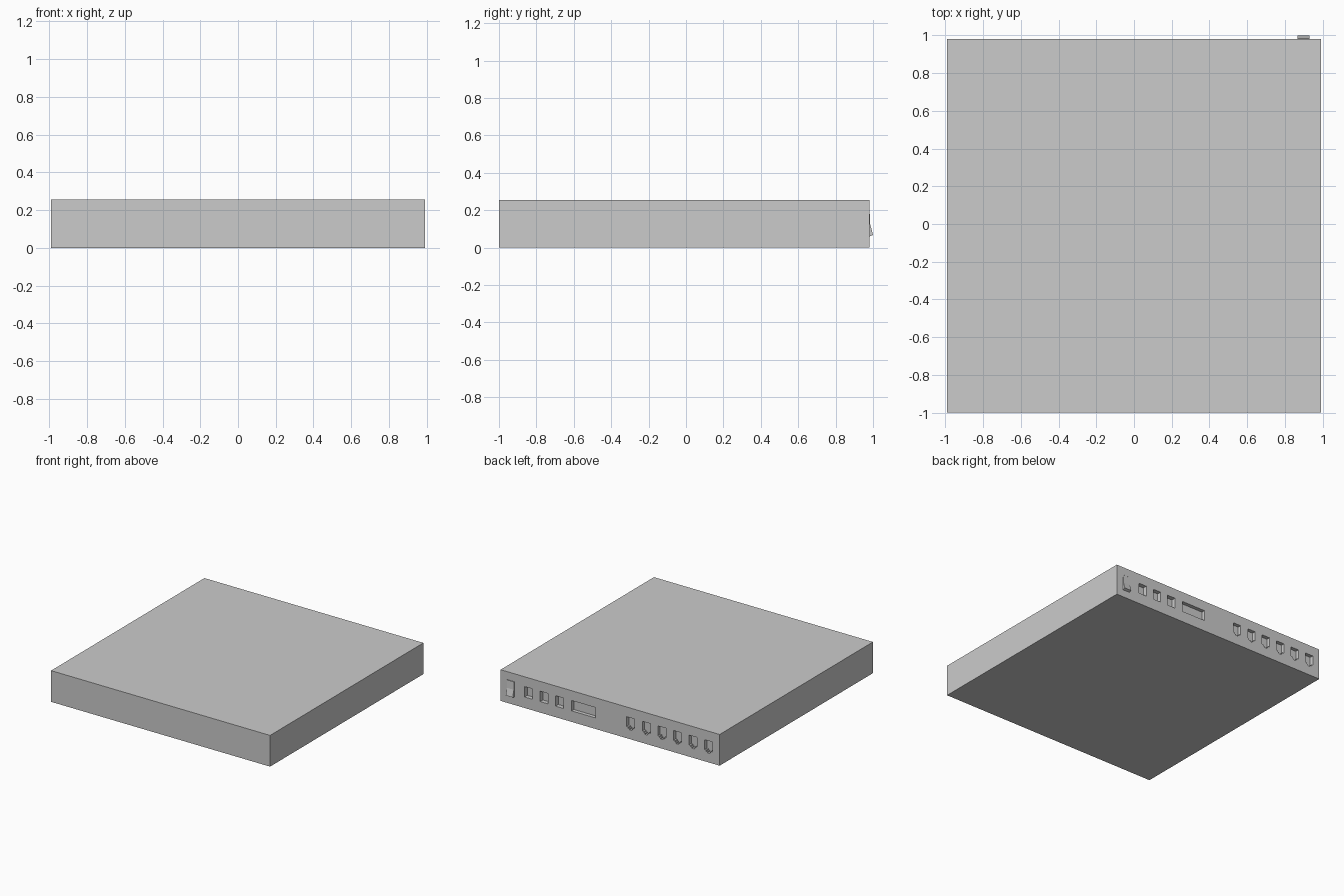
import bpy, bmesh

if "Cube" in bpy.data.objects:
    bpy.data.objects.remove(bpy.data.objects["Cube"])

BACK = 0.98


def new_object(name, bm):
    bmesh.ops.recalc_face_normals(bm, faces=bm.faces)
    mesh = bpy.data.meshes.new(name)
    bm.to_mesh(mesh)
    bm.free()
    obj = bpy.data.objects.new(name, mesh)
    bpy.context.collection.objects.link(obj)
    return obj


def prism(bm, points, axis):
    """Extrude a closed outline of 3D points along the axis vector."""
    face = bm.faces.new([bm.verts.new(p) for p in points])
    out = bmesh.ops.extrude_face_region(bm, geom=[face], use_keep_orig=True)
    verts = [g for g in out["geom"] if isinstance(g, bmesh.types.BMVert)]
    bmesh.ops.translate(bm, verts=verts, vec=axis)


def pocket(bm, outline, depth):
    """Cutter volume going into the back panel; outline is (x, z) points."""
    prism(bm, [(x, BACK - depth, z) for x, z in outline], (0, depth + 0.05, 0))


def rect(x0, x1, z0, z1):
    return [(x0, z0), (x1, z0), (x1, z1), (x0, z1)]


# Main case: plain flat box
bm = bmesh.new()
prism(bm, [(x, -1.0, z) for x, z in rect(-0.99, 0.99, 0, 0.255)], (0, BACK + 1.0, 0))
case = new_object("case", bm)

# Cutters for the sockets in the back panel
bm = bmesh.new()
for i in range(3):                                   # three plain sockets
    cx = 0.737 - 0.14 * i
    pocket(bm, rect(cx - 0.036, cx + 0.036, 0.09, 0.175), 0.035)
pocket(bm, rect(0.131, 0.348, 0.09, 0.175), 0.03)    # wide socket
half = [(0.011, 0.075), (0.011, 0.085), (0.022, 0.085), (0.022, 0.096),
        (0.036, 0.096), (0.036, 0.176)]
stepped = half + [(-x, z) for x, z in reversed(half)]
for i in range(6):                                   # six stepped network sockets
    cx = -0.186 - 0.141 * i
    pocket(bm, [(cx + x, z) for x, z in stepped], 0.03)
pocket(bm, rect(0.866, 0.931, 0.064, 0.19), 0.02)    # switch recess
cutter = new_object("socket_cutter", bm)
cutter.hide_render = True
cutter.hide_viewport = True

cut = case.modifiers.new("sockets", "BOOLEAN")
cut.object = cutter
cut.operation = "DIFFERENCE"
cut.solver = "EXACT"

# Rocker switch, pressed in at the top and sticking out at the bottom
bm = bmesh.new()
profile = [(0.95, 0.065), (0.98, 0.06), (1.0, 0.068), (0.985, 0.125),
           (0.982, 0.188), (0.95, 0.188)]
prism(bm, [(0.867, y, z) for y, z in profile], (0.063, 0, 0))
new_object("rocker_switch", bm)
